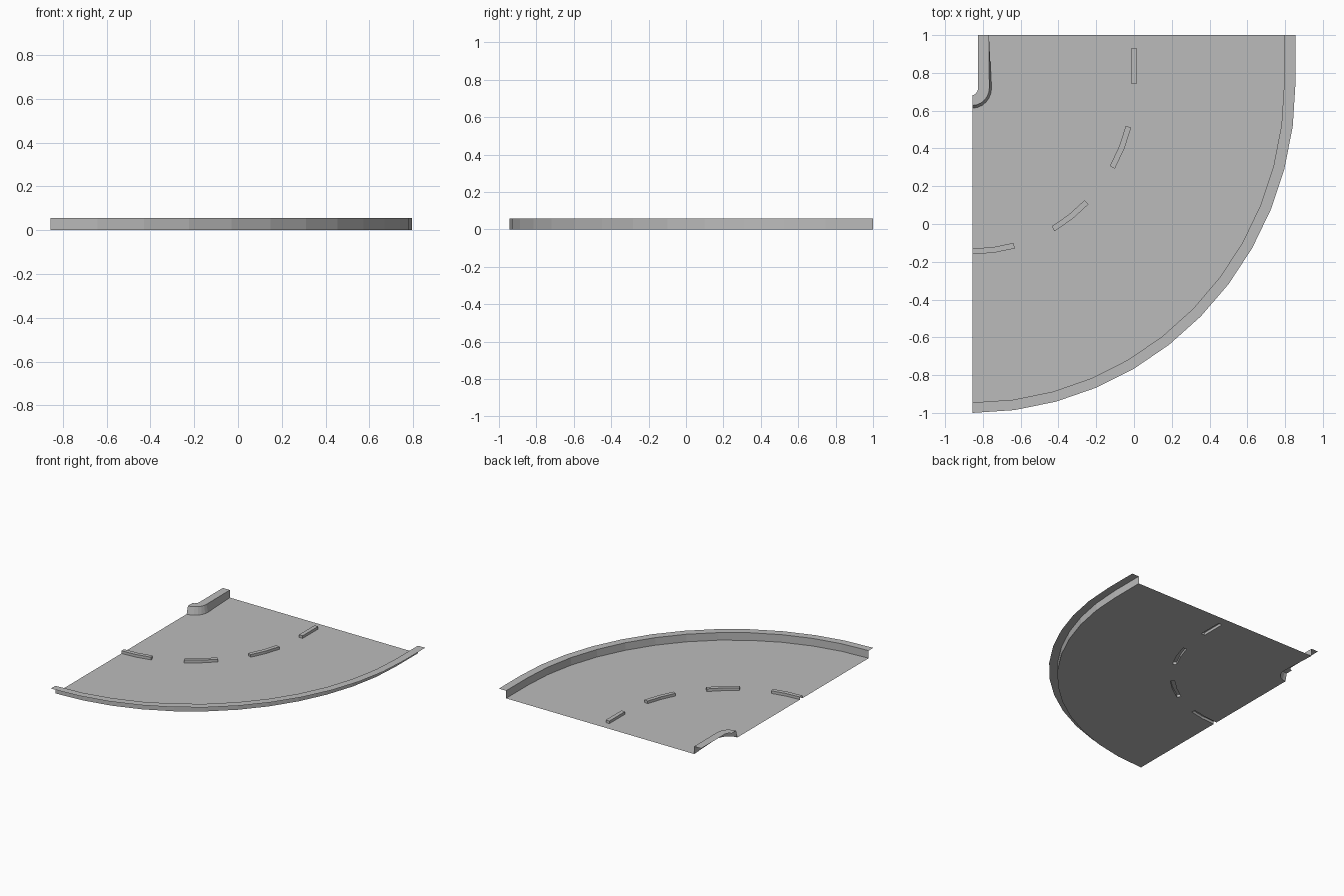
import bpy, bmesh, math
from mathutils import Vector

cube = bpy.data.objects.get("Cube")
if cube:
    bpy.data.objects.remove(cube, do_unlink=True)

LEFT, BACK, BEND = -0.856, 1.0, 0.745   # tile edges and y of the bend centre
CURB, DASH = 0.057, 0.02                # heights

grey = bpy.data.materials.new("concrete grey")
grey.use_nodes = True
colour = (0.5, 0.5, 0.5, 1)
grey.diffuse_color = colour
grey.node_tree.nodes["Principled BSDF"].inputs["Base Color"].default_value = colour


def arc(rx, ry, start=0, end=90, steps=12, cy=BEND):
    """Bend points, measured from straight down round to the right."""
    angles = [math.radians(start + (end - start) * i / steps) for i in range(steps + 1)]
    return [(LEFT + rx * math.sin(a), cy - ry * math.cos(a)) for a in angles]


def lift(points, z):
    return [Vector((x, y, z)) for x, y in points]


def finish(name, bm):
    bmesh.ops.remove_doubles(bm, verts=bm.verts, dist=0.0005)
    mesh = bpy.data.meshes.new(name)
    bm.to_mesh(mesh)
    bm.free()
    mesh.materials.append(grey)
    obj = bpy.data.objects.new(name, mesh)
    bpy.context.collection.objects.link(obj)


def ribbon(bm, rows):
    """Quads between neighbouring rows of points."""
    grid = [[bm.verts.new(p) for p in row] for row in rows]
    for a, b in zip(grid, grid[1:]):
        for i in range(len(a) - 1):
            bm.faces.new((a[i], b[i], b[i + 1], a[i + 1]))


def curb(name, base, top, edge, flip=False):
    """Wall rising from the road, with a flat ledge behind it."""
    bm = bmesh.new()
    ribbon(bm, [lift(base, 0), lift(top, CURB), lift(edge, CURB)])
    if flip:
        bmesh.ops.reverse_faces(bm, faces=bm.faces)
    finish(name, bm)


# Outer curb along the wide bend
outer_base = arc(1.651, 1.69) + [(0.795, BACK)]
outer_edge = arc(1.711, 1.745) + [(0.855, BACK)]
curb("outer_curb", outer_base, outer_base, outer_edge, flip=True)

# Inner curb round the tight corner
inner_base = arc(0.102, 0.107, steps=6, cy=0.72) + [(-0.768, BACK)]
inner_top = arc(0.09, 0.092, steps=6, cy=0.72) + [(-0.768, BACK)]
inner_edge = arc(0.03, 0.037, steps=6, cy=0.72) + [(-0.826, BACK)]
curb("inner_curb", inner_base, inner_top, inner_edge)

# Raised lane dashes, hollow underneath: pairs of inner and outer sides
dashes = [(arc(0.841, 0.875, s, s + 15, 2), arc(0.871, 0.905, s, s + 15, 2))
          for s in (0, 30, 60)]
dashes.append(([(-0.015, 0.745), (-0.015, 0.93)], [(0.015, 0.745), (0.015, 0.93)]))

for n, (inner, outer) in enumerate(dashes):
    bm = bmesh.new()
    ribbon(bm, [lift(inner, 0), lift(inner, DASH), lift(outer, DASH), lift(outer, 0)])
    # end caps, left open where the dash meets the tile edge
    for i in ((-1,) if n == 0 else (0, -1)):
        ends = [(inner[i], 0), (inner[i], DASH), (outer[i], DASH), (outer[i], 0)]
        bm.faces.new([bm.verts.new((x, y, z)) for (x, y), z in ends])
    bmesh.ops.remove_doubles(bm, verts=bm.verts, dist=0.0005)
    bmesh.ops.recalc_face_normals(bm, faces=bm.faces)
    if sum(f.normal.z for f in bm.faces) < 0:
        bmesh.ops.reverse_faces(bm, faces=bm.faces)
    finish("lane_dash_%d" % (n + 1), bm)

# Flat road with openings below the dashes
first_inner, first_outer = dashes[0]
outline = outer_base + inner_base[::-1] + first_inner + first_outer[::-1]
loops = [outline] + [inner + outer[::-1] for inner, outer in dashes[1:]]
bm = bmesh.new()
for loop in loops:
    verts = [bm.verts.new(p) for p in lift(loop, 0)]
    for a, b in zip(verts, verts[1:] + verts[:1]):
        bm.edges.new((a, b))
bmesh.ops.triangle_fill(bm, edges=bm.edges[:], use_beauty=True, normal=(0, 0, 1))
for face in bm.faces:
    face.normal_update()
    if face.normal.z < 0:
        face.normal_flip()
bmesh.ops.dissolve_limit(bm, angle_limit=0.01, verts=[], edges=bm.edges[:])
finish("road_surface", bm)
